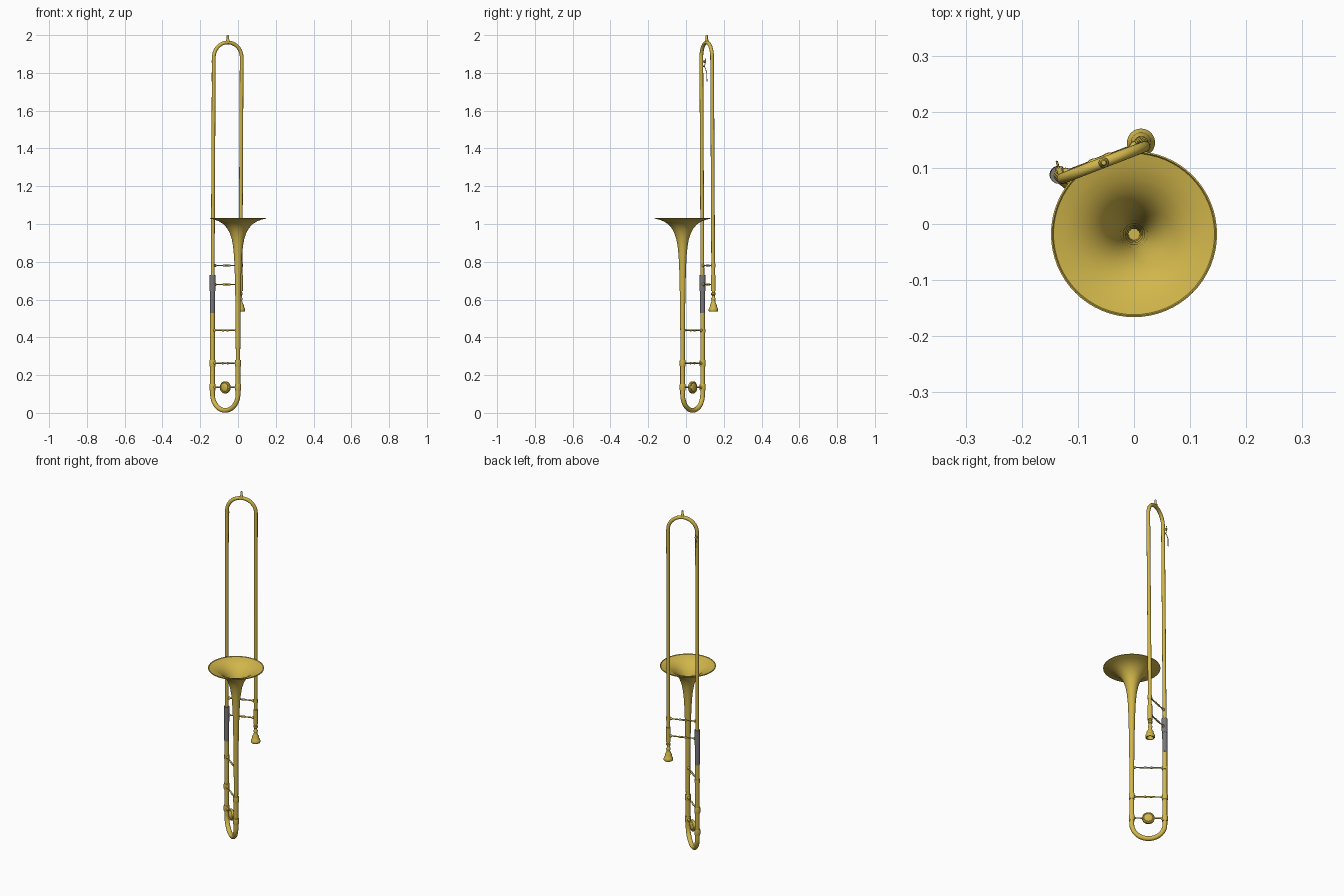
import bpy, bmesh, math
from mathutils import Vector

if "Cube" in bpy.data.objects:
    bpy.data.objects.remove(bpy.data.objects["Cube"])


def material(name, rgb):
    m = bpy.data.materials.new(name)
    m.diffuse_color = (*rgb, 1)
    m.use_nodes = True
    m.node_tree.nodes["Principled BSDF"].inputs["Base Color"].default_value = m.diffuse_color
    return m


GOLD = material("brass gold", (0.64, 0.47, 0.07))
GREY = material("grip grey", (0.19, 0.19, 0.20))


def finish(name, mesh, mat):
    mesh.materials.clear()
    mesh.materials.append(mat)
    ob = bpy.data.objects.new(name, mesh)
    bpy.context.collection.objects.link(ob)
    bpy.ops.object.select_all(action='DESELECT')
    ob.select_set(True)
    bpy.context.view_layer.objects.active = ob
    bpy.ops.object.shade_smooth_by_angle(angle=math.radians(40))
    return ob


def lathe(name, origin, axis, profile, mat=GOLD, n=32):
    """Spin (radius, distance) points around an axis through origin."""
    rot = Vector(axis).to_track_quat('Z', 'Y')
    bm = bmesh.new()
    rings = []
    for r, t in profile:
        if r < 1e-6:
            rings.append([bm.verts.new(Vector(origin) + rot @ Vector((0, 0, t)))] * n)
            continue
        rings.append([bm.verts.new(Vector(origin) + rot @ Vector(
            (r * math.cos(2 * math.pi * i / n), r * math.sin(2 * math.pi * i / n), t))) for i in range(n)])
    for a, b in zip(rings, rings[1:]):
        for i in range(n):
            j = (i + 1) % n
            quad = list(dict.fromkeys((a[i], a[j], b[j], b[i])))
            if len(quad) > 2:
                bm.faces.new(quad)
    bmesh.ops.recalc_face_normals(bm, faces=bm.faces)
    mesh = bpy.data.meshes.new(name)
    bm.to_mesh(mesh)
    bm.free()
    return finish(name, mesh, mat)


def rod(name, p, q, r, mat=GOLD, n=24):
    d = Vector(q) - Vector(p)
    return lathe(name, p, d, [(0, 0), (r, 0), (r, d.length), (0, d.length)], mat, n)


def sweep(name, pts, r, mat=GOLD):
    """Round tube along a list of points."""
    cu = bpy.data.curves.new(name, 'CURVE')
    cu.dimensions = '3D'
    cu.bevel_depth = r
    cu.bevel_resolution = 6
    cu.use_fill_caps = True
    sp = cu.splines.new('POLY')
    sp.points.add(len(pts) - 1)
    for s, p in zip(sp.points, pts):
        s.co = (*p, 1)
    tmp = bpy.data.objects.new(name + "_path", cu)
    bpy.context.collection.objects.link(tmp)
    bpy.context.view_layer.update()
    mesh = bpy.data.meshes.new_from_object(tmp.evaluated_get(bpy.context.evaluated_depsgraph_get()))
    bpy.data.objects.remove(tmp)
    return finish(name, mesh, mat)


def bow(p, q, up):
    """Half circle points from p to q, bulging up (+1) or down (-1)."""
    p, q = Vector(p), Vector(q)
    c, h = (p + q) / 2, (p - q) / 2
    z = Vector((0, 0, up * h.length))
    return [c + h * math.cos(math.pi * i / 28) + z * math.sin(math.pi * i / 28) for i in range(29)]


# Tube axes: bell tube A, slide tubes B and C (the slide leans slightly)
def A(z):
    return Vector((0, -0.018, z))


def lean(z):
    return max(0, z - 0.55) / 1.35


def B(z):
    return Vector((-0.135 + 0.007 * lean(z), 0.088 - 0.007 * lean(z), z))


def C(z):
    return Vector((0.0125 + 0.007 * lean(z), 0.145 - 0.007 * lean(z), z))


UP = (0, 0, 1)

# Bell: flared outer and inner skins
flare = [(0.0115, 0.26), (0.0125, 0.45), (0.0145, 0.62), (0.0175, 0.75), (0.021, 0.83), (0.026, 0.88),
         (0.033, 0.92), (0.044, 0.953), (0.058, 0.978), (0.077, 0.999), (0.1, 1.014), (0.124, 1.023),
         (0.1455, 1.028)]
inner = [(r - 0.002, z + 0.002) for r, z in reversed(flare)]
lathe("bell", A(0), UP, flare + [(0.148, 1.029), (0.148, 1.032), (0.1455, 1.033)] + inner, n=64)

# Bell section: lower bow joining bell tube and grip tube
sweep("bell_bow", [A(0.27)] + bow(A(0.099), B(0.099), -1) + [B(0.54)], 0.0125)

# Slide: long U with end bumper
sweep("slide", [B(0.54)] + bow(B(1.882), C(1.882), 1) + [C(0.66)], 0.0098)
mid = (B(1.96) + C(1.96)) / 2
lathe("slide_bumper", (mid.x, mid.y, 1.955), UP,
      [(0.009, 0), (0.009, 0.02), (0.006, 0.024), (0.006, 0.042), (0.004, 0.045), (0, 0.045)])

# Grey grips
for name, z0, z1, r in (("lower_grip", 0.53, 0.645, 0.0132), ("upper_grip", 0.645, 0.73, 0.0155)):
    rod(name, B(z0), B(z1), r, GREY, 32)

# Ferrules
for tube, label in ((A, "bell"), (B, "grip")):
    for z in (0.135, 0.263):
        lathe(label + "_ferrule", tube(z), UP,
              [(0.011, -0.017), (0.0145, -0.017), (0.0155, -0.013), (0.0155, 0.013), (0.0145, 0.017), (0.011, 0.017)])
rod("grip_collar", B(0.425), B(0.445), 0.0145)
rod("mouthpiece_receiver", C(0.645), C(0.73), 0.0125)
rod("slide_collar", C(0.77), C(0.79), 0.0115)


# Cross braces with end flanges and a thicker middle sleeve
def brace(name, p, q):
    d = q - p
    L = d.length
    half = [(0.008, 0.01), (0.008, 0.016), (0.0035, 0.022), (0.0035, L * 0.36), (0.0055, L * 0.38), (0.0055, L * 0.43),
            (0.0045, L * 0.45)]
    lathe(name, p, d, half + [(r, L - t) for r, t in reversed(half)], n=16)


for z in (0.135, 0.263, 0.437):
    brace("bell_brace", A(z), B(z))
for z in (0.68, 0.78):
    brace("slide_brace", B(z), C(z))

# Round counterweight on the lowest brace
span = B(0) - A(0)
lens = [(0, 0.013), (0.01, 0.0125), (0.02, 0.011), (0.023, 0.008), (0.027, 0.009), (0.032, 0.006)]
lathe("counterweight", (A(0.135) + B(0.135)) / 2, span.cross(Vector(UP)),
      lens + [(r, -t) for r, t in reversed(lens)])

# Mouthpiece with hollow cup facing down
lathe("mouthpiece", C(0), UP,
      [(0, 0.66), (0.009, 0.66), (0.0085, 0.638), (0.012, 0.634), (0.012, 0.626), (0.008, 0.622), (0.008, 0.612),
       (0.0115, 0.607), (0.0115, 0.6), (0.009, 0.594), (0.012, 0.584), (0.018, 0.572), (0.0195, 0.558),
       (0.0235, 0.554), (0.025, 0.548), (0.025, 0.54), (0.023, 0.537), (0.018, 0.537), (0.015, 0.555),
       (0.006, 0.575), (0, 0.585)])

# Water key: spout, pivot and bent lever
out = Vector((-0.3, 0.95, 0)).normalized()
base = B(1.86)
rod("water_spout", base, base + out * 0.018, 0.005, n=16)
rod("water_pad", base + out * 0.017, base + out * 0.021, 0.007, n=16)
rod("water_pivot", B(1.835), B(1.835) + out * 0.017, 0.003, n=12)
sweep("water_lever", [base + out * o + Vector((0, 0, z)) for o, z in
                      ((0.021, 0.018), (0.024, 0), (0.017, -0.025), (0.024, -0.04), (0.03, -0.06), (0.031, -0.105))],
      0.002)
